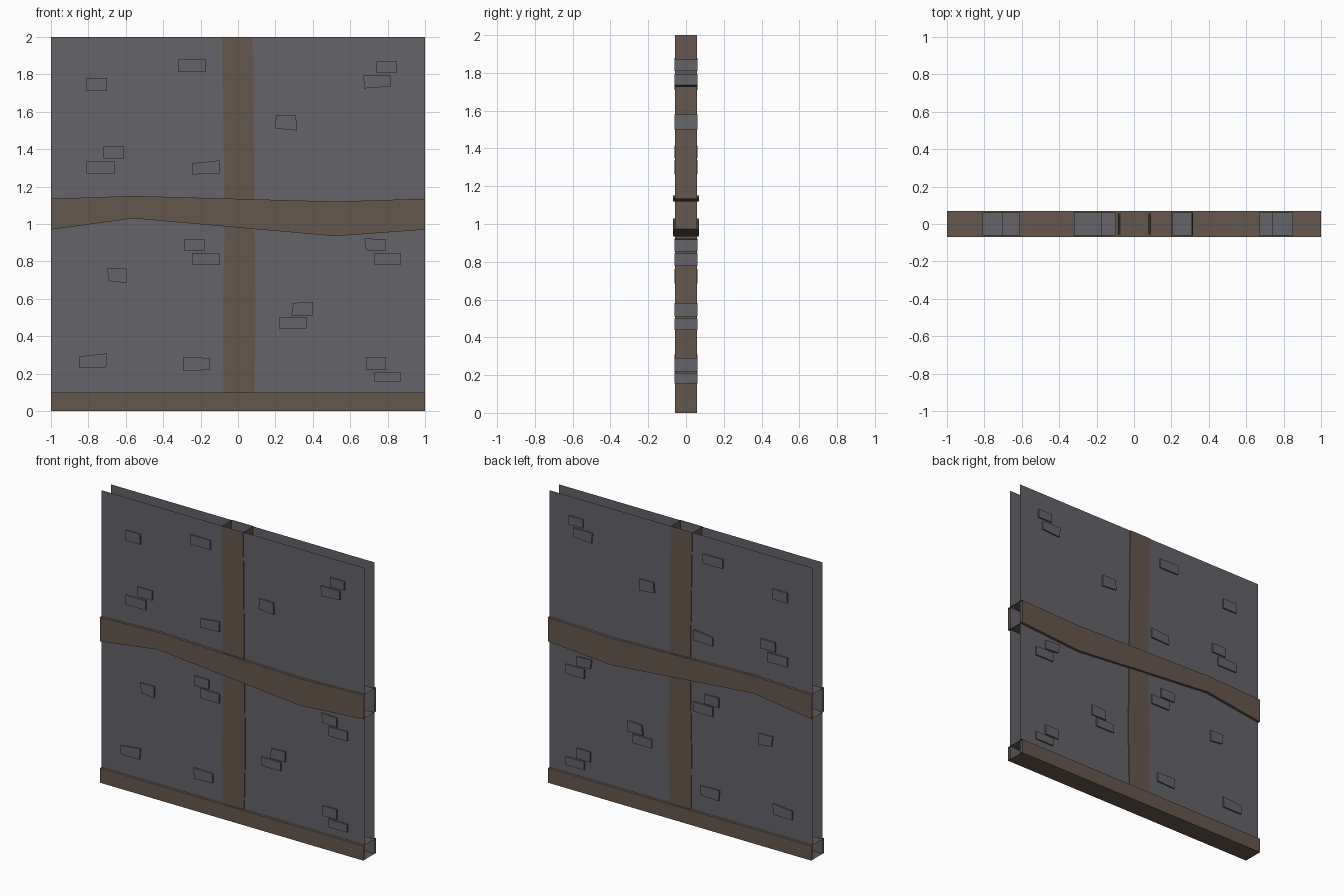
import bpy, bmesh

if "Cube" in bpy.data.objects:
    bpy.data.objects.remove(bpy.data.objects["Cube"])


def material(name, rgb):
    m = bpy.data.materials.new(name)
    m.diffuse_color = (*rgb, 1)
    m.use_nodes = True
    m.node_tree.nodes["Principled BSDF"].inputs["Base Color"].default_value = m.diffuse_color
    return m


STONE = material("grey stone", (0.125, 0.125, 0.142))
WOOD = material("brown wood", (0.130, 0.095, 0.073))


def finish(name, bm, mat):
    me = bpy.data.meshes.new(name)
    bm.to_mesh(me)
    bm.free()
    me.materials.append(mat)
    ob = bpy.data.objects.new(name, me)
    bpy.context.collection.objects.link(ob)
    return ob


def prism(name, outline, half, mat, sides=True):
    """Counter-clockwise (x, z) outline capped at y = -half and y = +half."""
    bm = bmesh.new()
    front = [bm.verts.new((x, -half, z)) for x, z in outline]
    back = [bm.verts.new((x, half, z)) for x, z in outline]
    bm.faces.new(front)
    bm.faces.new(back[::-1])
    if sides:
        n = len(outline)
        for i in range(n):
            j = (i + 1) % n
            bm.faces.new((front[j], front[i], back[i], back[j]))
    return finish(name, bm, mat)


def open_tube(name, side_a, side_b, half, mat):
    """Hollow plank between two (x, z) edge lines, ends left open.
    Side b lies to the left of side a along its direction."""
    bm = bmesh.new()
    rings = [[bm.verts.new(co) for co in (
        (a[0], -half, a[1]), (b[0], -half, b[1]),
        (b[0], half, b[1]), (a[0], half, a[1]))]
        for a, b in zip(side_a, side_b)]
    for r, s in zip(rings, rings[1:]):
        for i in range(4):
            j = (i + 1) % 4
            bm.faces.new((r[i], s[i], s[j], r[j]))
    return finish(name, bm, mat)


# Front and back wall panels, open around the rim
prism("wall_panels", [(-1, 0), (1, 0), (1, 2), (-1, 2)], 0.052, STONE, sides=False)

# Upright post, slightly crooked
open_tube("post",
          [(0.086, 0), (0.086, 0.1), (0.094, 0.5), (0.088, 1.05), (0.078, 2)],
          [(-0.078, 0), (-0.078, 0.1), (-0.081, 0.5), (-0.071, 1.05), (-0.086, 2)],
          0.057, WOOD)

# Bent cross beam
open_tube("cross_beam",
          [(-1, 0.97), (-0.56, 1.03), (0.52, 0.935), (1, 0.97)],
          [(-1, 1.135), (-0.56, 1.15), (0.52, 1.12), (1, 1.135)], 0.07, WOOD)

# Straight sill beam
open_tube("sill_beam", [(-1, 0), (1, 0)], [(-1, 0.1), (1, 0.1)], 0.07, WOOD)

# Square bricks that stick out of both panels: x0, x1, z0, z1
bricks = [
    (-0.81, -0.70, 1.71, 1.78), (-0.32, -0.17, 1.815, 1.88),
    (0.74, 0.85, 1.81, 1.87), (-0.72, -0.61, 1.35, 1.415),
    (-0.81, -0.66, 1.27, 1.335), (-0.29, -0.18, 0.855, 0.92),
    (-0.245, -0.10, 0.78, 0.845), (0.73, 0.87, 0.78, 0.845),
    (0.22, 0.365, 0.44, 0.50), (0.685, 0.79, 0.22, 0.29),
    (0.73, 0.87, 0.155, 0.21)]
outlines = [[(a, c), (b, c), (b, d), (a, d)] for a, b, c, d in bricks]

# Chipped, skewed bricks
outlines += [
    [(0.675, 1.725), (0.815, 1.735), (0.815, 1.795), (0.67, 1.795)],
    [(0.20, 1.51), (0.315, 1.50), (0.31, 1.58), (0.203, 1.58)],
    [(-0.245, 1.265), (-0.10, 1.27), (-0.10, 1.34), (-0.243, 1.325)],
    [(0.685, 0.86), (0.79, 0.855), (0.79, 0.918), (0.675, 0.923)],
    [(-0.69, 0.695), (-0.595, 0.685), (-0.595, 0.763), (-0.70, 0.763)],
    [(0.285, 0.51), (0.40, 0.51), (0.40, 0.583), (0.295, 0.578)],
    [(-0.85, 0.233), (-0.705, 0.233), (-0.70, 0.308), (-0.85, 0.292)],
    [(-0.29, 0.214), (-0.15, 0.22), (-0.15, 0.284), (-0.295, 0.287)]]
for i, o in enumerate(outlines):
    prism(f"brick_{i + 1}", o, 0.062, STONE)
